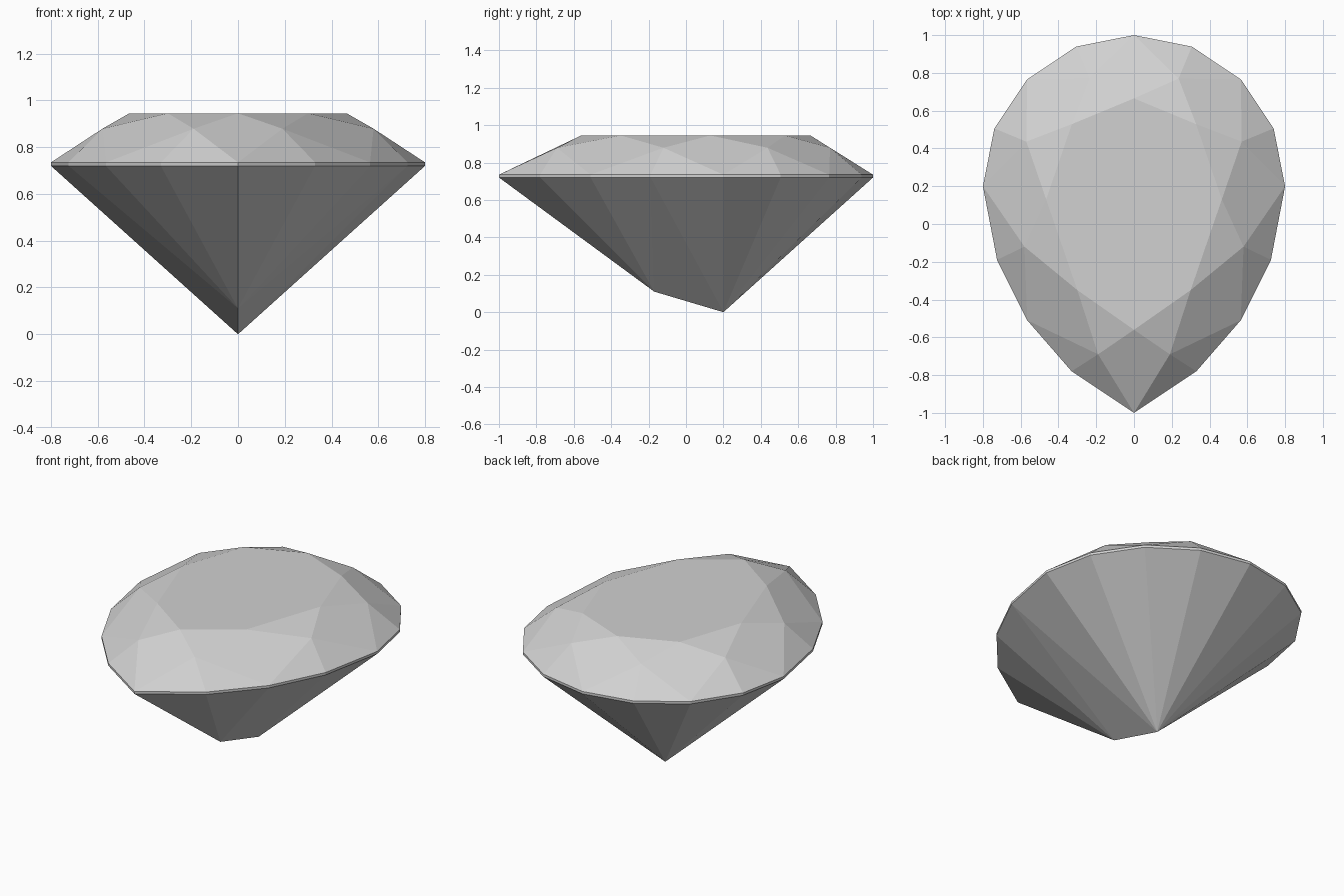
import bpy
import bmesh
from math import sin, cos, radians

cube = bpy.data.objects.get("Cube")
if cube:
    bpy.data.objects.remove(cube, do_unlink=True)

GIRDLE_LOW, GIRDLE_TOP, STAR_Z, TABLE_Z = 0.72, 0.735, 0.879, 0.945
CENTER_Y = 0.2


def arc(radius, angles):
    """Points of the round back end, angle measured from the back."""
    return [(radius * sin(radians(a)), CENTER_Y + radius * cos(radians(a))) for a in angles]


def mirrored(half, on_axis):
    """Close a right-hand outline into a full ring across x = 0."""
    other = half[1:-1] if on_axis else half
    return half + [(-x, y) for x, y in reversed(other)]


# Pear outlines: round at the back, pointed at the front
girdle = mirrored(arc(0.8, (0, 22.5, 45, 67.5, 90))
                  + [(0.725, -0.19), (0.565, -0.51), (0.33, -0.78), (0, -1)], True)
star = mirrored(arc(0.617, (22.5, 67.5)) + [(0.58, -0.12), (0.19, -0.69)], False)
table = mirrored(arc(0.465, (0, 45)) + [(0.465, 0.13), (0.3, -0.35), (0, -0.56)], True)

bm = bmesh.new()


def ring(outline, z):
    return [bm.verts.new((x, y, z)) for x, y in outline]


low, top = ring(girdle, GIRDLE_LOW), ring(girdle, GIRDLE_TOP)
stars, flat = ring(star, STAR_Z), ring(table, TABLE_Z)
culet = bm.verts.new((0, CENTER_Y, 0))
keel = bm.verts.new((0, -0.17, 0.11))

# Crown: table, star facets, kites and upper girdle facets
bm.faces.new(flat)
for i in range(8):
    j = (i + 1) % 8
    a, b, c = top[2 * i], top[2 * i + 1], top[2 * j]
    bm.faces.new((flat[i], flat[j], stars[i]))
    bm.faces.new((flat[i], stars[i], a, stars[i - 1]))
    bm.faces.new((stars[i], a, b))
    bm.faces.new((stars[i], b, c))

# Girdle band and pavilion facets, the front ones meeting at the keel end
for i in range(16):
    j = (i + 1) % 16
    bm.faces.new((low[i], low[j], top[j], top[i]))
    tip = keel if 5 <= i <= 10 else culet
    bm.faces.new((low[i], low[j], tip))
for i in (5, 11):
    bm.faces.new((low[i], culet, keel))

bmesh.ops.recalc_face_normals(bm, faces=bm.faces)
mesh = bpy.data.meshes.new("pear_cut_gem")
bm.to_mesh(mesh)
bm.free()

gem = bpy.data.objects.new("pear_cut_gem", mesh)
bpy.context.collection.objects.link(gem)

# Plain grey colour
grey = bpy.data.materials.new("light_grey")
grey.use_nodes = True
colour = (0.64, 0.64, 0.64, 1)
grey.diffuse_color = colour
for node in grey.node_tree.nodes:
    if node.type == 'BSDF_PRINCIPLED':
        node.inputs["Base Color"].default_value = colour
mesh.materials.append(grey)
